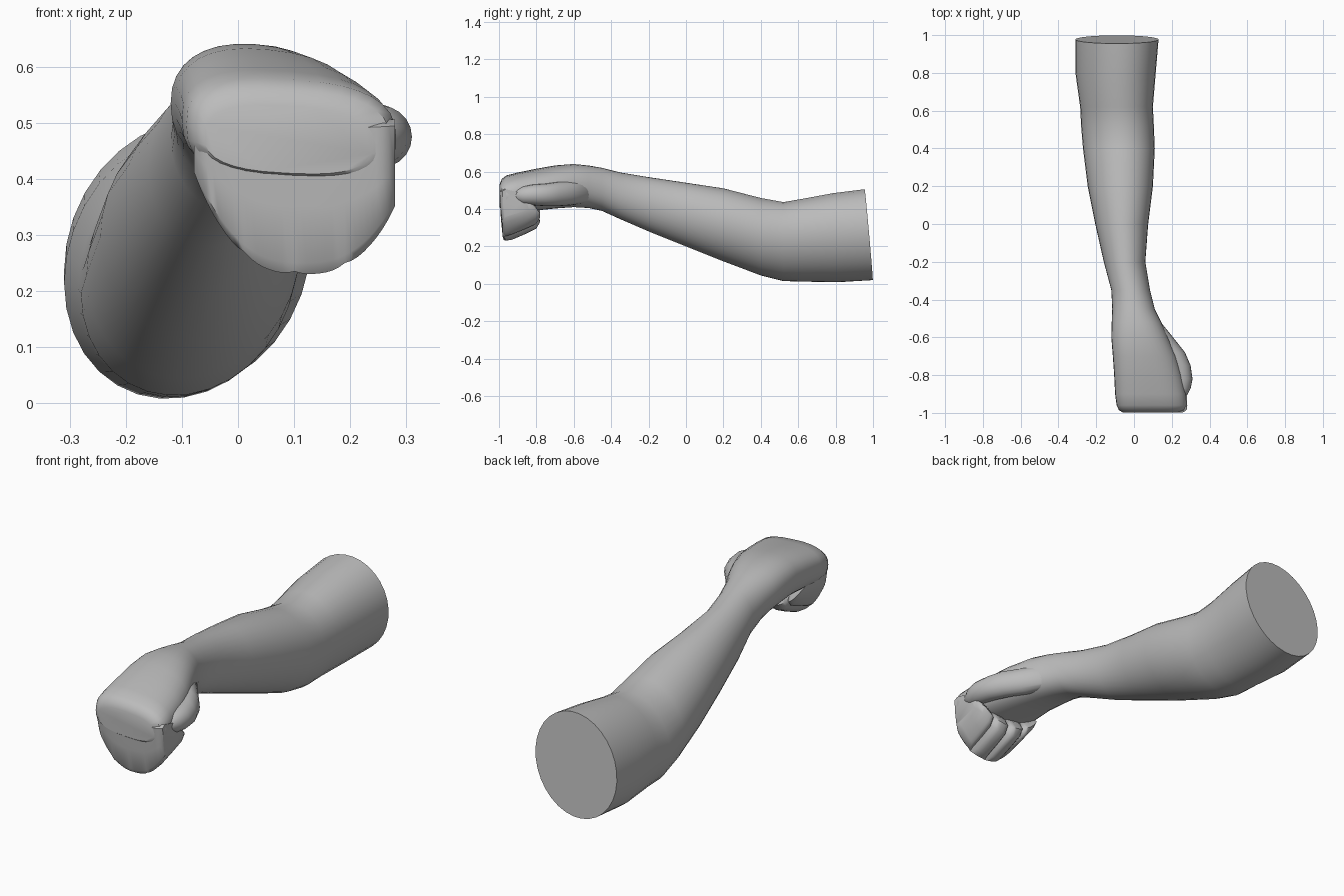
import bpy, bmesh
from math import sin, cos, pi, radians

if "Cube" in bpy.data.objects:
    bpy.data.objects.remove(bpy.data.objects["Cube"])

skin = bpy.data.materials.new("plain grey")
skin.use_nodes = True
GREY = (0.5, 0.5, 0.5, 1)
skin.diffuse_color = GREY
skin.node_tree.nodes["Principled BSDF"].inputs["Base Color"].default_value = GREY


def loft(name, rings, sharp=38):
    """Bridge closed rings of points, cap both ends and shade smooth."""
    bm = bmesh.new()
    loops = [[bm.verts.new(p) for p in ring] for ring in rings]
    n = len(loops[0])
    for a, b in zip(loops, loops[1:]):
        for i in range(n):
            j = (i + 1) % n
            bm.faces.new((a[i], a[j], b[j], b[i]))
    bm.faces.new(loops[0])
    bm.faces.new(loops[-1])
    bmesh.ops.recalc_face_normals(bm, faces=bm.faces[:])
    mesh = bpy.data.meshes.new(name)
    bm.to_mesh(mesh)
    bm.free()
    mesh.materials.append(skin)
    obj = bpy.data.objects.new(name, mesh)
    bpy.context.collection.objects.link(obj)
    bpy.ops.object.select_all(action="DESELECT")
    obj.select_set(True)
    bpy.context.view_layer.objects.active = obj
    bpy.ops.object.shade_smooth_by_angle(angle=radians(sharp))
    return obj


def power(v, p):
    return (abs(v) ** (2 / p)) * (1 if v >= 0 else -1)


def section(y, x0, x1, z0, z1, tilt=0, p=2, slant=0, n=32):
    """Rounded cross-section; tilt shears it sideways, slant leans it along y."""
    ring = []
    for i in range(n):
        a = 2 * pi * i / n
        dx = power(cos(a), p) * (x1 - x0) / 2
        dz = power(sin(a), p) * (z1 - z0) / 2
        ring.append(((x0 + x1) / 2 + dx, y - slant * dz,
                     (z0 + z1) / 2 + dz + tilt * dx))
    return ring


# Upper arm, elbow, forearm, wrist and back of the hand
arm = [
    (0.977, -0.31, 0.13, 0.02, 0.505, 0.12, 2, 0.09),
    (0.8, -0.31, 0.115, 0.01, 0.483, 0.15, 2, 0.05),
    (0.62, -0.285, 0.1, 0.013, 0.452, 0.15),
    (0.52, -0.28, 0.105, 0.016, 0.435, 0.15),
    (0.4, -0.27, 0.11, 0.045, 0.458, 0.12),
    (0.2, -0.245, 0.1, 0.12, 0.51, 0.1),
    (0, -0.205, 0.075, 0.2, 0.54, 0.08),
    (-0.2, -0.16, 0.06, 0.28, 0.57, 0.05),
    (-0.35, -0.12, 0.085, 0.345, 0.595),
    (-0.45, -0.115, 0.11, 0.39, 0.62, 0, 2.1),
    (-0.52, -0.118, 0.145, 0.405, 0.632, -0.03, 2.2),
    (-0.6, -0.12, 0.18, 0.41, 0.64, -0.06, 2.3),
    (-0.7, -0.112, 0.225, 0.405, 0.63, -0.1, 2.4),
    (-0.8, -0.105, 0.255, 0.395, 0.612, -0.1, 2.5),
    (-0.9, -0.1, 0.275, 0.39, 0.592, -0.08, 2.6),
    (-0.96, -0.092, 0.282, 0.39, 0.577, -0.07, 2.7),
    (-0.985, -0.08, 0.27, 0.4, 0.558, -0.06, 2.7),
    (-0.997, -0.06, 0.24, 0.41, 0.53, -0.05, 2.7),
]
loft("arm_and_hand", [section(*s) for s in arm])

# Thumb lying along the side of the hand
thumb = [
    (-0.48, 0.0, 0.11, 0.44, 0.56),
    (-0.61, 0.08, 0.215, 0.42, 0.55),
    (-0.68, 0.14, 0.27, 0.415, 0.545),
    (-0.75, 0.18, 0.3, 0.415, 0.535),
    (-0.82, 0.2, 0.31, 0.42, 0.53),
    (-0.87, 0.21, 0.3, 0.425, 0.52),
    (-0.91, 0.22, 0.28, 0.44, 0.505),
    (-0.925, 0.235, 0.265, 0.46, 0.485),
]
loft("thumb", [section(*s, n=20) for s in thumb], 60)

# Curled fingers: side profile swept across the knuckles,
# third value says how strongly the grooves pinch each point
profile = [
    (-0.975, 0.51, 0), (-0.997, 0.49, 0), (-0.99, 0.35, 0), (-0.98, 0.25, 0),
    (-0.965, 0.23, 0.4), (-0.93, 0.235, 1), (-0.86, 0.265, 1),
    (-0.8, 0.295, 1), (-0.78, 0.33, 1), (-0.8, 0.37, 1),
    (-0.84, 0.41, 0.5), (-0.87, 0.47, 0),
]
TOP, LOW = 0.5, 0.228
LEFT, RIGHT, STEPS = -0.078, 0.28, 32
rings = []
for k in range(STEPS + 1):
    t = k / STEPS
    x = LEFT + t * (RIGHT - LEFT)
    bottom = LOW + 0.17 * abs((x - 0.115) / 0.19) ** 2.6
    squash = (TOP - bottom) / (TOP - LOW)
    pinch = (1 - abs(sin(4 * pi * t))) ** 2
    end = max(0, abs(2 * t - 1) - 0.9) * 10
    ring = []
    for y, z, g in profile:
        y += (-0.9 - y) * 0.15 * end
        z = TOP + (z - TOP) * squash
        ring.append((x, y - 0.025 * g * pinch, z + 0.012 * g * pinch))
    rings.append(ring)
loft("curled_fingers", rings, 50)
